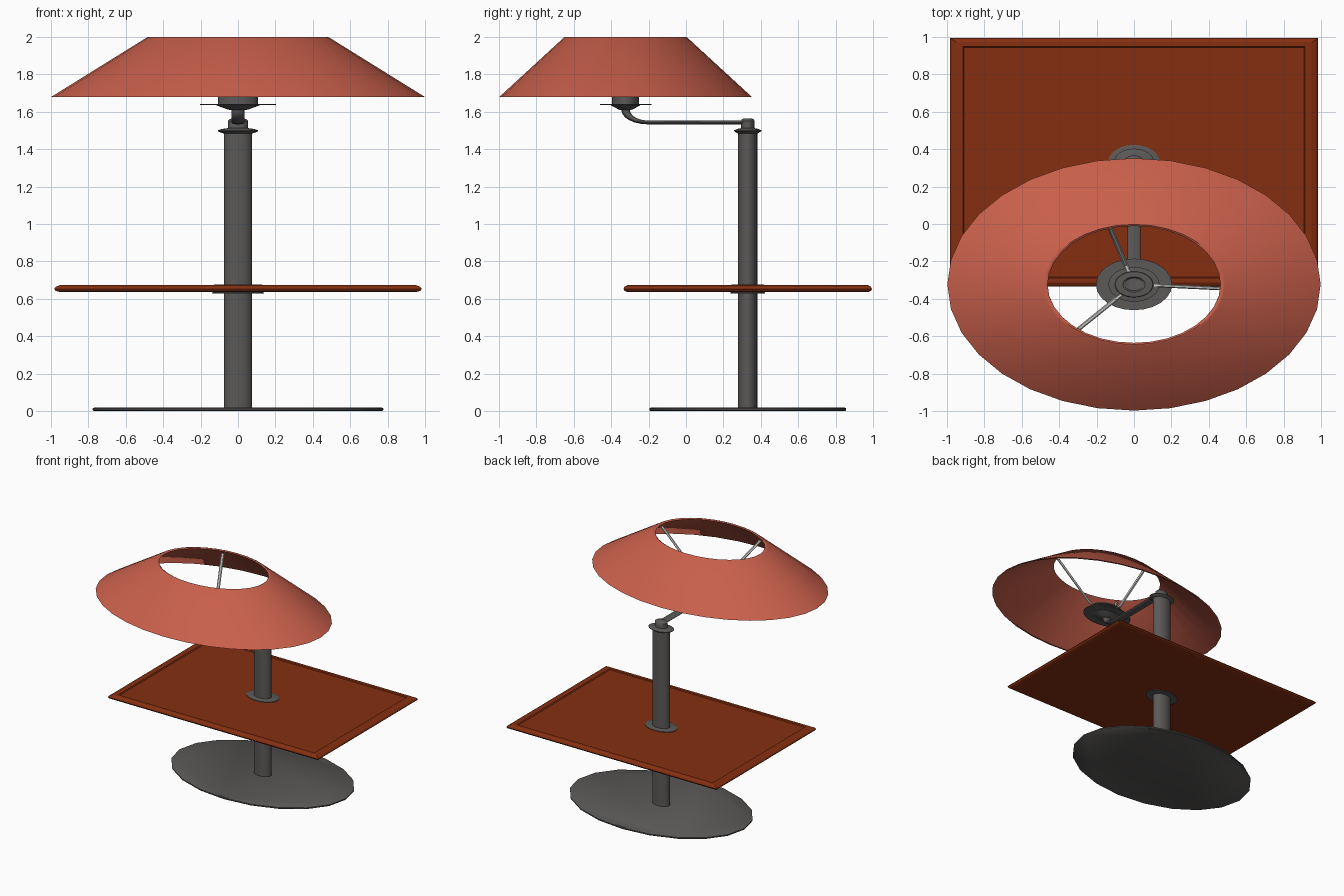
import bpy, bmesh, math

if "Cube" in bpy.data.objects:
    bpy.data.objects.remove(bpy.data.objects["Cube"])

YS = 0.676            # the whole lamp is squashed front to back
POLE_Y, LAMP_Y = 0.33, -0.323


def material(name, rgb):
    m = bpy.data.materials.new(name)
    m.diffuse_color = (*rgb, 1)
    m.use_nodes = True
    m.node_tree.nodes["Principled BSDF"].inputs["Base Color"].default_value = m.diffuse_color
    return m


RED = material("shade_red", (0.58, 0.115, 0.07))
WOOD = material("table_brown", (0.235, 0.028, 0.005))
METAL = material("dark_metal", (0.105, 0.10, 0.097))
ROD = material("light_metal", (0.6, 0.6, 0.58))


def smooth(mesh, angle=40):
    for p in mesh.polygons:
        p.use_smooth = True
    mesh.set_sharp_from_angle(angle=math.radians(angle))


def lathe(name, profile, cy, mat, seg=24, closed=False, turn=0.0, k=1.0, flat=False):
    """Spin (radius, z) points, listed bottom to top on the outside, round x=0, y=cy."""
    bm = bmesh.new()
    rings = []
    for r, z in profile:
        ring = []
        for i in range(seg):
            a = turn + 2 * math.pi * i / seg
            ring.append(bm.verts.new((k * r * math.cos(a), cy + k * r * YS * math.sin(a), z)))
        rings.append(ring)
    pairs = list(zip(rings, rings[1:]))
    if closed:
        pairs.append((rings[-1], rings[0]))
    else:
        bm.faces.new(rings[0][::-1])
        bm.faces.new(rings[-1])
    for lo, hi in pairs:
        for i in range(seg):
            j = (i + 1) % seg
            bm.faces.new((lo[i], lo[j], hi[j], hi[i]))
    bmesh.ops.recalc_face_normals(bm, faces=bm.faces)
    me = bpy.data.meshes.new(name)
    bm.to_mesh(me)
    bm.free()
    me.materials.append(mat)
    if not flat:
        smooth(me)
    ob = bpy.data.objects.new(name, me)
    bpy.context.collection.objects.link(ob)
    return ob


def tube(name, points, radius, mat, zs, res=3):
    """Round tube through final-space points, with its section squashed in y and z."""
    cu = bpy.data.curves.new(name, 'CURVE')
    cu.dimensions = '3D'
    cu.bevel_depth = radius
    cu.bevel_resolution = res
    cu.use_fill_caps = True
    sp = cu.splines.new('POLY')
    sp.points.add(len(points) - 1)
    for p, (x, y, z) in zip(sp.points, points):
        p.co = (x, y / YS, z / zs, 1)
    cu.materials.append(mat)
    ob = bpy.data.objects.new(name, cu)
    ob.scale = (1, YS, zs)
    bpy.context.collection.objects.link(ob)
    bpy.ops.object.select_all(action='DESELECT')
    ob.select_set(True)
    bpy.context.view_layer.objects.active = ob
    bpy.ops.object.convert(target='MESH')
    smooth(bpy.context.object.data)


# Foot plate and pole
lathe("base_plate", [(0.77, 0), (0.777, 0.005), (0.777, 0.014), (0.77, 0.018)],
      POLE_Y, METAL, seg=20)
lathe("pole", [(0.076, 0.015), (0.076, 1.495)], POLE_Y, METAL)

# Square table top with raised, rounded rim
lathe("table_top", [(0.955, 0.637), (0.975, 0.643), (0.983, 0.653), (0.975, 0.664),
                    (0.95, 0.674), (0.915, 0.674), (0.908, 0.667)],
      POLE_Y, WOOD, seg=4, turn=math.pi / 4, k=math.sqrt(2), flat=True)
for label, z in (("lower", 0.629), ("upper", 0.667)):
    lathe(label + "_table_flange", [(0.138, z), (0.138, z + 0.005), (0.125, z + 0.009)],
          POLE_Y, METAL)

# Collar and swivel knob on top of the pole
lathe("pole_collar", [(0.076, 1.484), (0.09, 1.488), (0.108, 1.497), (0.108, 1.501),
                      (0.085, 1.508), (0.058, 1.512)], POLE_Y, METAL)
lathe("swivel_knob", [(0.054, 1.51), (0.054, 1.552), (0.045, 1.56), (0.03, 1.565)],
      POLE_Y, METAL)

# Arm running forward, then bending up to the lamp holder
bend = [(0, LAMP_Y + 0.12 * (1 - math.sin(t * math.pi / 12)),
         1.61 - 0.067 * math.cos(t * math.pi / 12) ** 1) for t in range(7)]
tube("arm", [(0, POLE_Y, 1.543)] + bend + [(0, LAMP_Y, 1.63)], 0.036, METAL, 0.3)

# Lamp holder: cone, drip disc, cup and stepped cap
lathe("holder_cone", [(0.045, 1.61), (0.06, 1.614), (0.115, 1.634), (0.115, 1.64)],
      LAMP_Y, METAL)
lathe("holder_disc", [(0.204, 1.636), (0.204, 1.642)], LAMP_Y, METAL)
lathe("holder_cup", [(0.108, 1.64), (0.108, 1.69)], LAMP_Y, METAL)
lathe("holder_cap", [(0.137, 1.686), (0.137, 1.694), (0.103, 1.697), (0.1, 1.706),
                     (0.06, 1.708), (0.05, 1.7)], LAMP_Y, METAL)

# Three bent rods carrying the shade
for n, deg in enumerate((-4, 106, 230)):
    c, s = math.cos(math.radians(deg)), math.sin(math.radians(deg))
    path = [(r * c, LAMP_Y + r * s * YS, z)
            for r, z in ((0.09, 1.69), (0.16, 1.693), (0.468, 1.975))]
    tube(f"shade_rod_{n + 1}", path, 0.014, ROD, 0.5, res=1)

# Open conical shade with a thin wall
lathe("shade", [(0.998, 1.68), (0.486, 1.998), (0.475, 2.0), (0.462, 1.994), (0.98, 1.68)],
      LAMP_Y, RED, seg=32, closed=True)
